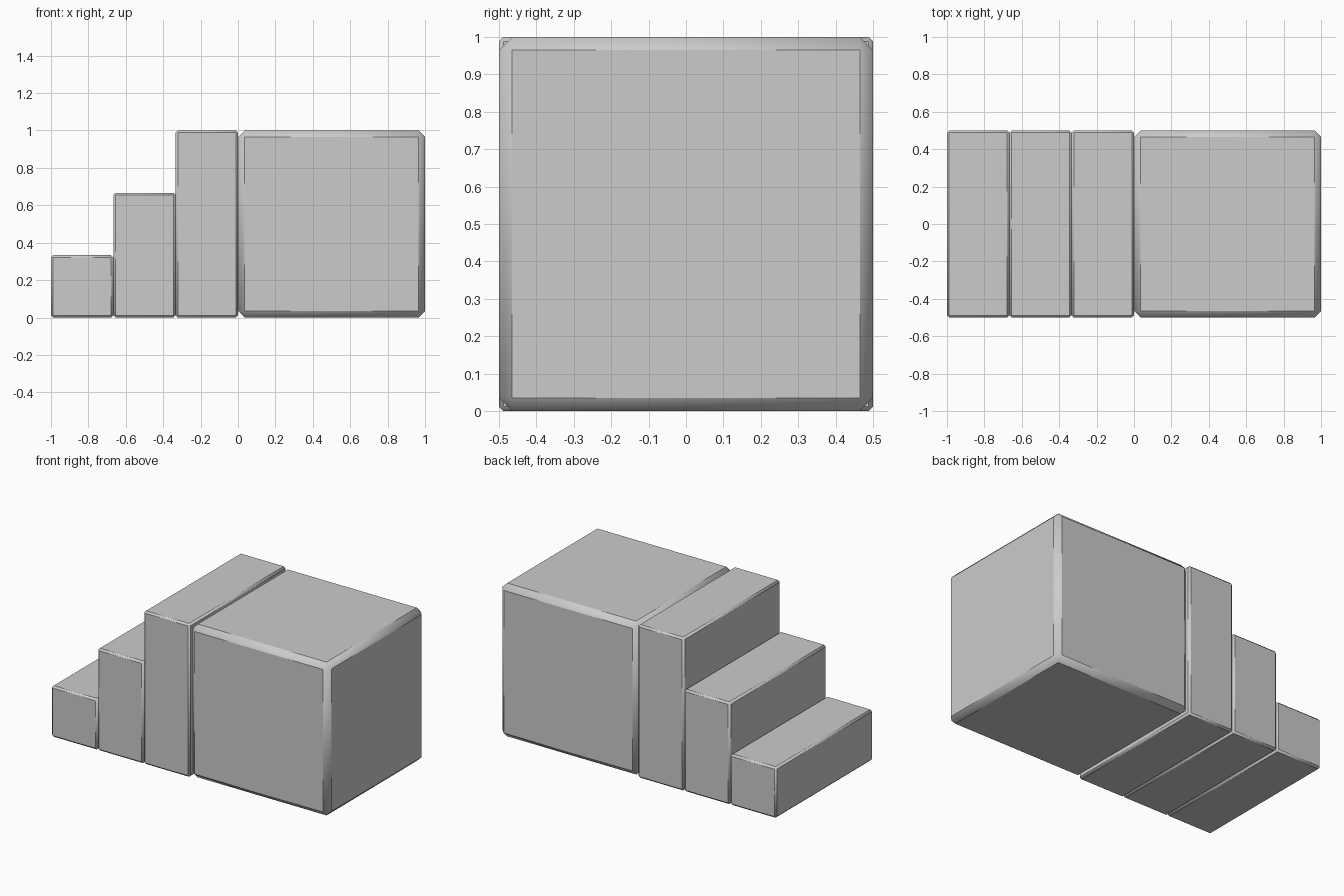
import bpy
import math

if "Cube" in bpy.data.objects:
    bpy.data.objects.remove(bpy.data.objects["Cube"])


def chamfered_box(name, x0, x1, height, chamfer):
    """Box one unit deep, standing on the floor, with single-segment chamfers."""
    bpy.ops.mesh.primitive_cube_add(size=1, location=((x0 + x1) / 2, 0, height / 2))
    box = bpy.context.object
    box.name = name
    box.scale = (x1 - x0, 1, height)
    bpy.ops.object.transform_apply(location=False, rotation=False, scale=True)
    bevel = box.modifiers.new("chamfer", "BEVEL")
    bevel.width = chamfer
    bevel.segments = 1
    bpy.ops.object.modifier_apply(modifier=bevel.name)
    # Chamfers blend into the corner triangles, main faces stay crisp
    bpy.ops.object.shade_smooth_by_angle(angle=math.radians(40))
    return box


# Large platform block
chamfered_box("platform", 0, 1, 1, 0.035)

# Three steps rising toward the platform
for i in range(3):
    chamfered_box(f"step_{i + 1}", -1 + i / 3, -1 + (i + 1) / 3, (i + 1) / 3, 0.012)
